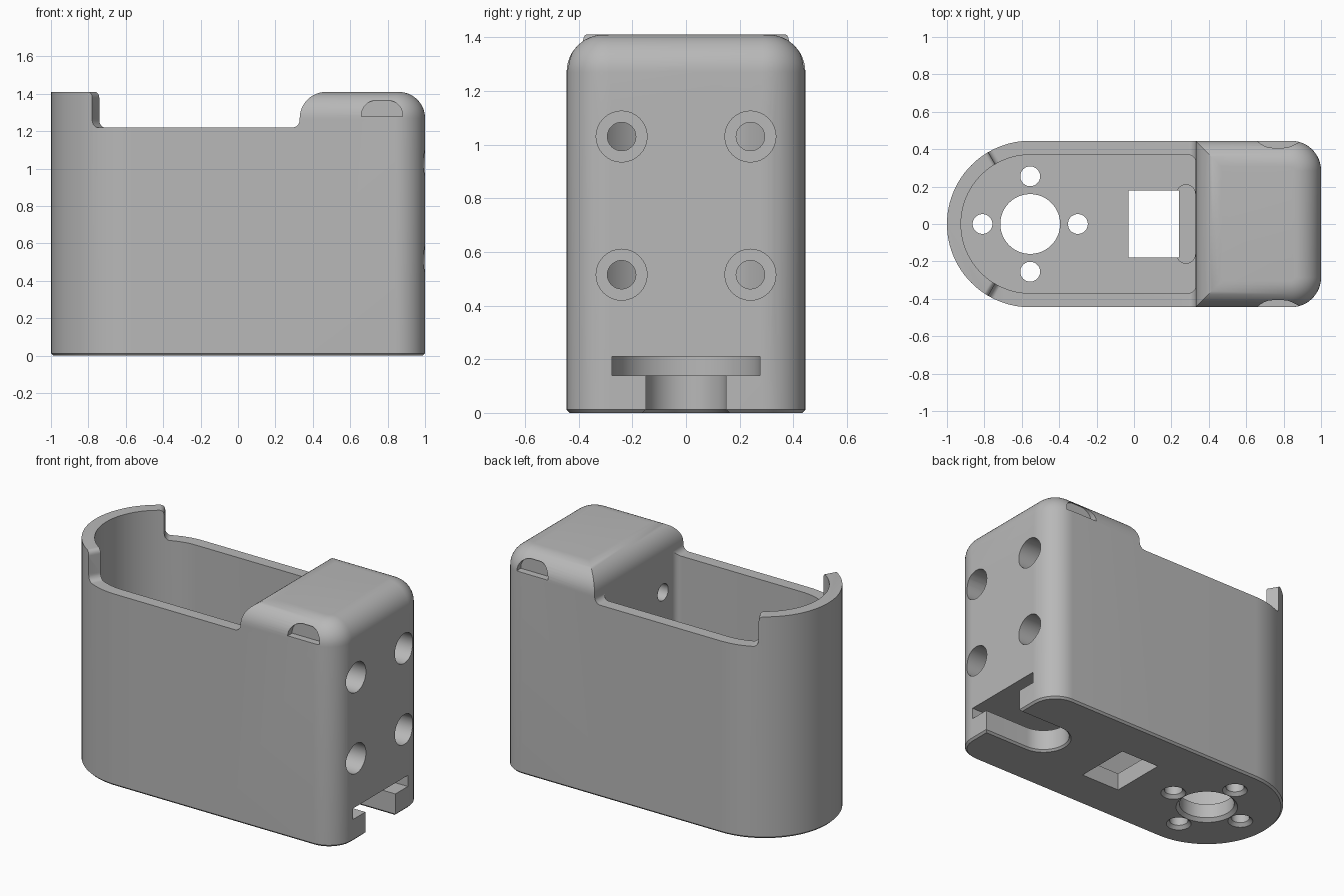
import bpy, bmesh, math
from mathutils import Vector

cube = bpy.data.objects.get("Cube")
if cube:
    bpy.data.objects.remove(cube, do_unlink=True)

HALF, END, CORNER, TOP = 0.445, -0.555, 0.16, 1.41
WALL_X, RIM, FLOOR, FILLET = 0.33, 1.22, 0.11, 0.14


def arc(cx, cy, r, start, stop, n=12):
    """Points on an arc, angles in degrees."""
    angles = [math.radians(start + (stop - start) * i / n) for i in range(n + 1)]
    return [(cx + r * math.cos(a), cy + r * math.sin(a)) for a in angles]


def loft(name, rings):
    """Closed solid through rings of equal point count."""
    bm = bmesh.new()
    loops = [[bm.verts.new(p) for p in ring] for ring in rings]
    n = len(loops[0])
    for a, b in zip(loops, loops[1:]):
        for i in range(n):
            j = (i + 1) % n
            bm.faces.new((a[i], a[j], b[j], b[i]))
    bm.faces.new(loops[0][::-1])
    bm.faces.new(loops[-1])
    bmesh.ops.recalc_face_normals(bm, faces=bm.faces)
    mesh = bpy.data.meshes.new(name)
    bm.to_mesh(mesh)
    bm.free()
    obj = bpy.data.objects.new(name, mesh)
    bpy.context.collection.objects.link(obj)
    return obj


def level(points, z):
    return [(x, y, z) for x, y in points]


def prism(name, points, z0, z1):
    return loft(name, [level(points, z0), level(points, z1)])


def cut(cutter):
    """Subtract a cutter from the body, then drop it."""
    cutter.hide_render = True
    mod = body.modifiers.new("cut", 'BOOLEAN')
    mod.operation, mod.solver, mod.object = 'DIFFERENCE', 'EXACT', cutter
    bpy.context.view_layer.objects.active = body
    bpy.ops.object.modifier_apply(modifier=mod.name)
    bpy.data.objects.remove(cutter, do_unlink=True)


# Outer shell: round left end, rounded right corners, filleted cap on the right
def plan(d, cap):
    w, k = HALF - d, HALF - CORNER
    r = CORNER - d - cap
    return (arc(END, 0, w, 90, 270, 48) + [(0.1, -w), (0.2, -w + cap)]
            + arc(1 - CORNER, -k, r, -90, 0) + arc(1 - CORNER, k, r, 0, 90)
            + [(0.2, w - cap), (0.1, w)])


rings = [level(plan(0.012, 0), 0), level(plan(0, 0), 0.012)]
for i in range(13):
    a = math.radians(90 * i / 12)
    rings.append(level(plan(0, FILLET * (1 - math.cos(a))),
                       TOP - FILLET + FILLET * math.sin(a)))
body = loft("battery_housing", rings)

# Lowered rim, with its left end cut radially
rim = ([(END - 0.03, 1.7)] + arc(END - 0.03, TOP - 0.03, 0.03, 90, 0, 6)
       + arc(END + 0.04, RIM + 0.04, 0.04, 180, 270, 6)
       + arc(WALL_X - 0.04, RIM + 0.04, 0.04, 270, 360, 6)
       + arc(WALL_X + FILLET, TOP - FILLET, FILLET, 180, 90)
       + [(WALL_X + FILLET, 1.7)])
cut(loft("rim_cutter", [[(x - 0.585 * abs(y) if x < 0 else x, y, z) for x, z in rim]
                        for y in (-0.6, 0, 0.6)]))

# Main cavity
cut(prism("cavity_cutter", arc(END, 0, 0.37, 90, 270, 48)
          + arc(WALL_X - 0.04, -0.33, 0.04, -90, 0, 6)
          + arc(WALL_X - 0.04, 0.33, 0.04, 0, 90, 6), FLOOR, 1.8))


# Floor holes with a small chamfer underneath
def floor_hole(x, y, r):
    sizes = [(r + 0.03, -0.01), (r, 0.02), (r, 0.3)]
    cut(loft("hole_cutter", [level(arc(x, y, s, 0, 352.5, 47), z) for s, z in sizes]))


floor_hole(END, 0, 0.16)
for dx, dy in ((1, 0), (-1, 0), (0, 1), (0, -1)):
    floor_hole(END + 0.255 * dx, 0.255 * dy, 0.053)

# Rectangular floor window and the shallow rounded pocket beside it
cut(prism("window_cutter", [(-0.03, -0.18), (0.24, -0.18), (0.24, 0.18), (-0.03, 0.18)],
          -0.1, 0.3))
cut(prism("pocket_cutter", arc(0.278, 0.16, 0.05, 0, 180)
          + arc(0.278, -0.16, 0.05, 180, 360), FLOOR - 0.04, 0.3))


# Keyed slot that opens at the right end and the underside
def slot(r):
    return arc(0.69, 0, r, 90, 270, 24) + [(1.2, -r), (1.2, r)]


cut(loft("slot_cutter", [level(slot(r), z) for r, z in
                         ((0.165, -0.003), (0.15, 0.012), (0.15, 0.17))]))
cut(prism("key_cutter", slot(0.275), 0.14, 0.21))

# Counterbored screw holes through the right block
for y in (-0.24, 0.24):
    for z in (0.515, 1.03):
        for r, x0 in ((0.053, 0.2), (0.095, 0.5)):
            ring = arc(y, z, r, 0, 348.75, 31)
            cut(loft("screw_cutter", [[(x, u, v) for u, v in ring] for x in (x0, 1.1)]))

# Thumb notches on both sides of the cap
notch = arc(0.80, 1.285, 0.08, 0, 90) + arc(0.74, 1.285, 0.08, 90, 180)
notch = [(0.66, 1.28), (0.88, 1.28)] + notch
for side in (-1, 1):
    cut(loft("notch_cutter", [[(x, side * y, z) for x, z in notch] for y in (0.40, 0.6)]))

# Grey plastic
grey = bpy.data.materials.new("grey_plastic")
grey.use_nodes = True
colour = (0.48, 0.48, 0.48, 1)
grey.diffuse_color = colour
grey.node_tree.nodes["Principled BSDF"].inputs["Base Color"].default_value = colour
body.data.materials.clear()
body.data.materials.append(grey)
for face in body.data.polygons:
    face.material_index = 0

bpy.ops.object.select_all(action='DESELECT')
body.select_set(True)
bpy.context.view_layer.objects.active = body
bpy.ops.object.shade_smooth_by_angle(angle=math.radians(30))
